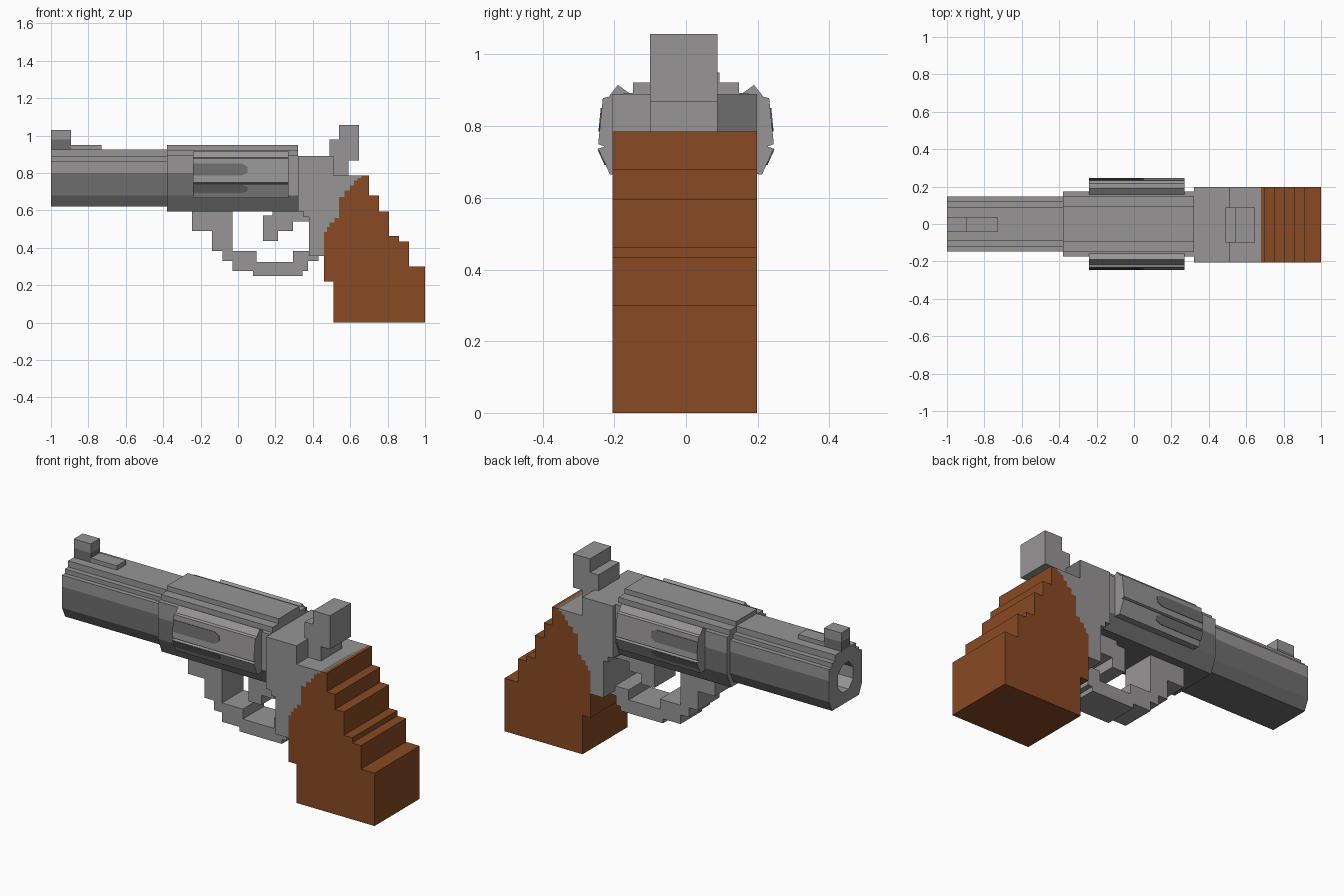
import bpy, bmesh, math

if "Cube" in bpy.data.objects:
    bpy.data.objects.remove(bpy.data.objects["Cube"])


def material(name, rgb):
    m = bpy.data.materials.new(name)
    m.diffuse_color = (*rgb, 1)
    m.use_nodes = True
    m.node_tree.nodes["Principled BSDF"].inputs["Base Color"].default_value = m.diffuse_color
    return m


LIGHT = material("light_grey", (0.31, 0.30, 0.30))
DARK = material("dark_grey", (0.155, 0.155, 0.155))
WOOD = material("brown_wood", (0.25, 0.068, 0.018))


def prism(name, pts, axis, a, b, mats, rule=None):
    """Extrude a profile: axis 'x' takes (y, z) points, axis 'y' takes (x, z)."""
    bm = bmesh.new()

    def place(p, t):
        return (t, p[0], p[1]) if axis == 'x' else (p[0], t, p[1])
    A = [bm.verts.new(place(p, a)) for p in pts]
    B = [bm.verts.new(place(p, b)) for p in pts]
    bm.faces.new(A)
    bm.faces.new(B[::-1])
    n = len(pts)
    for i in range(n):
        j = (i + 1) % n
        bm.faces.new((A[j], A[i], B[i], B[j]))
    bmesh.ops.recalc_face_normals(bm, faces=bm.faces[:])
    if rule:
        for f in bm.faces:
            f.material_index = int(rule(f.calc_center_median(), f.normal))
    me = bpy.data.meshes.new(name)
    bm.to_mesh(me)
    bm.free()
    for m in mats:
        me.materials.append(m)
    ob = bpy.data.objects.new(name, me)
    bpy.context.collection.objects.link(ob)
    return ob


def rect(x0, x1, z0, z1):
    return [(x0, z0), (x1, z0), (x1, z1), (x0, z1)]


def mirrored(half):
    return half + [(-y, z) for y, z in reversed(half)]


def below(limit):
    return lambda c, n: abs(n.x) < 0.5 and c.z < limit


# Barrel: stepped top, chamfered underside, dark lower half
barrel_half = [(0.12, 0.62), (0.148, 0.68), (0.148, 0.80), (0.148, 0.865), (0.122, 0.865),
               (0.122, 0.89), (0.092, 0.89), (0.092, 0.925)]
barrel = prism("barrel", mirrored(barrel_half), 'x', -1, -0.38, [LIGHT, DARK], below(0.80))

# Bore cut into the muzzle
bore = [(0.075 * math.cos(math.pi / 8 + k * math.pi / 4),
         0.765 + 0.085 * math.sin(math.pi / 8 + k * math.pi / 4)) for k in range(8)]
cutter = prism("bore_cutter", bore, 'x', -1.1, -0.65, [LIGHT])
cutter.hide_render = True
mod = barrel.modifiers.new("bore", 'BOOLEAN')
mod.operation = 'DIFFERENCE'
mod.solver = 'EXACT'
mod.object = cutter
bpy.context.view_layer.objects.active = barrel
bpy.ops.object.modifier_apply(modifier=mod.name)
bpy.data.objects.remove(cutter)

# Housing around the cylinder
housing_half = [(0.14, 0.595), (0.174, 0.68), (0.174, 0.80), (0.174, 0.892), (0.148, 0.892),
                (0.148, 0.922), (0.093, 0.922), (0.093, 0.95)]
prism("front_housing", mirrored(housing_half), 'x', -0.38, -0.24, [LIGHT, DARK], below(0.80))
prism("rear_housing", mirrored(housing_half), 'x', -0.24, 0.32, [LIGHT, DARK], below(0.68))

# Cylinder bulging out on both sides
cyl_half = [(0.16, 0.67), (0.212, 0.665), (0.245, 0.737), (0.227, 0.743), (0.245, 0.75),
            (0.232, 0.878), (0.216, 0.882), (0.19, 0.915), (0.155, 0.89)]
prism("cylinder", mirrored(cyl_half), 'x', -0.24, 0.27, [LIGHT])


# Dark flutes: thin plates lying on the sloped cylinder sides
def flute(name, side, z0, z1, p, q):
    mid, r = (z0 + z1) / 2, (z1 - z0) / 2
    outline = [(-0.24, z0), (0.02, z0), (0.05, mid - r * 0.5), (0.05, mid + r * 0.5),
               (0.02, z1), (-0.24, z1)]
    ob = prism(name, outline, 'y', -0.006, 0.003, [DARK])
    for v in ob.data.vertices:
        t = (v.co.z - p[1]) / (q[1] - p[1])
        v.co.y = side * (p[0] + (q[0] - p[0]) * t + v.co.y)
    if side < 0:
        ob.data.flip_normals()


for side, label in ((-1, "front"), (1, "back")):
    flute(label + "_upper_flute", side, 0.785, 0.85, cyl_half[4], cyl_half[5])
    flute(label + "_lower_flute", side, 0.692, 0.735, cyl_half[1], cyl_half[2])

# Front sight: post with dark foot, and ramp
prism("sight_foot", rect(-1, -0.893, 0.92, 0.978), 'y', -0.042, 0.038, [DARK])
prism("sight_post", rect(-1, -0.893, 0.978, 1.03), 'y', -0.042, 0.038, [LIGHT])
prism("sight_ramp", rect(-0.893, -0.73, 0.92, 0.95), 'y', -0.042, 0.038, [LIGHT])

# Stair-stepped seam shared by the rear frame and the grip
knots = [(0.46, 0.46), (0.49, 0.51), (0.54, 0.56), (0.54, 0.64), (0.60, 0.705), (0.64, 0.76), (0.68, 0.785)]
seam = [knots[0]]
for (x0, z0), (x1, z1) in zip(knots, knots[1:]):
    for k in (1, 2):
        x, z = x0 + (x1 - x0) * k / 2, z0 + (z1 - z0) * k / 2
        if abs(x - seam[-1][0]) > 1e-4:
            seam.append((seam[-1][0], z))
        seam.append((x, z))

# Rear frame with dark shelf behind the hammer
frame = [(0.32, 0.595), (0.32, 0.89), (0.51, 0.89), (0.51, 0.785)] + seam[::-1] + [
    (0.46, 0.355), (0.38, 0.355), (0.38, 0.565), (0.35, 0.565), (0.35, 0.595)]
prism("rear_frame", frame, 'y', -0.205, 0.198, [LIGHT, DARK],
      lambda c, n: n.z > 0.9 and 0.77 < c.z < 0.8)
prism("rear_frame_plate", rect(0.508, 0.513, 0.785, 0.889), 'y', 0.087, 0.197, [DARK])

# Wooden grip with stepped back
grip = [(0.51, 0), (0.51, 0.22), (0.46, 0.22)] + seam + [
    (0.70, 0.785), (0.70, 0.68), (0.753, 0.68), (0.753, 0.595), (0.808, 0.595),
    (0.808, 0.463), (0.86, 0.463), (0.86, 0.433), (0.915, 0.433), (0.915, 0.30),
    (1, 0.30), (1, 0)]
prism("grip", grip, 'y', -0.205, 0.198, [WOOD])

# Hammer
hammer = [(0.488, 0.88), (0.488, 0.98), (0.54, 0.98), (0.54, 1.057), (0.647, 1.057),
          (0.647, 0.867), (0.59, 0.867), (0.59, 0.78), (0.505, 0.78), (0.505, 0.88)]
prism("hammer", hammer, 'y', -0.1, 0.088, [LIGHT])

# Trigger guard and trigger
guard = [(-0.245, 0.60), (-0.245, 0.49), (-0.14, 0.49), (-0.14, 0.382), (-0.082, 0.382),
         (-0.082, 0.328), (-0.03, 0.328), (-0.03, 0.275), (0.08, 0.275), (0.08, 0.25),
         (0.345, 0.25), (0.345, 0.275), (0.375, 0.275), (0.375, 0.328), (0.43, 0.328),
         (0.43, 0.36), (0.385, 0.36), (0.385, 0.382), (0.295, 0.382), (0.295, 0.325),
         (0.10, 0.325), (0.10, 0.382), (-0.03, 0.382), (-0.03, 0.60)]
prism("trigger_guard", guard, 'y', -0.1, 0.092, [LIGHT])
trigger = [(0.135, 0.435), (0.215, 0.435), (0.215, 0.49), (0.295, 0.49), (0.295, 0.54),
           (0.385, 0.54), (0.385, 0.60), (0.185, 0.60), (0.185, 0.572), (0.135, 0.572)]
prism("trigger", trigger, 'y', -0.098, 0.09, [LIGHT])
